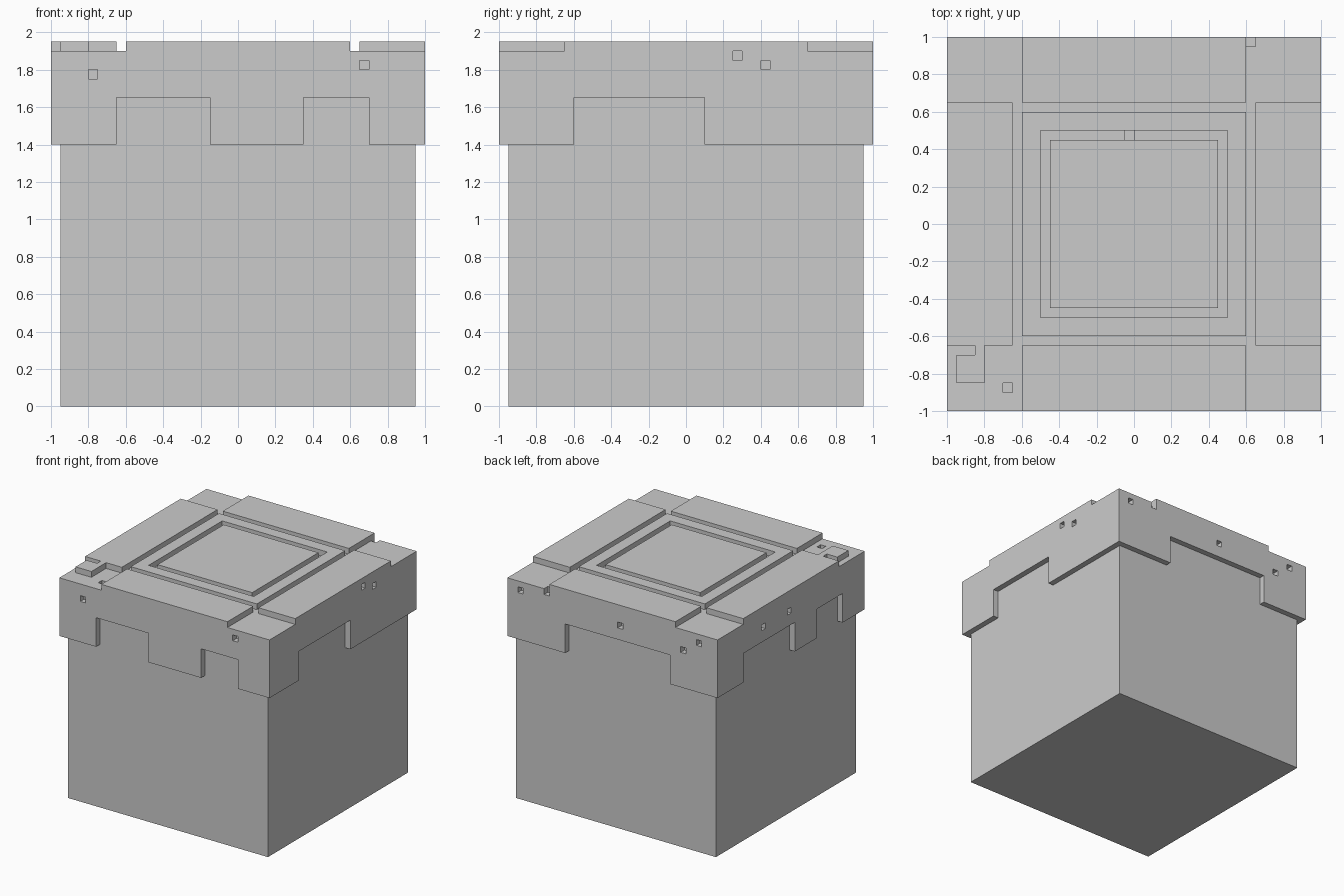
import bpy
import bmesh

if "Cube" in bpy.data.objects:
    bpy.data.objects.remove(bpy.data.objects["Cube"], do_unlink=True)

GREY = (0.6, 0.6, 0.6, 1.0)
stone = bpy.data.materials.new("light_grey")
stone.use_nodes = True
stone.diffuse_color = GREY
stone.node_tree.nodes["Principled BSDF"].inputs["Base Color"].default_value = GREY


def finish(bm, name):
    bmesh.ops.recalc_face_normals(bm, faces=bm.faces)
    mesh = bpy.data.meshes.new(name)
    bm.to_mesh(mesh)
    bm.free()
    mesh.materials.append(stone)
    obj = bpy.data.objects.new(name, mesh)
    bpy.context.scene.collection.objects.link(obj)
    return obj


def prism(name, outline, z0, z1):
    """Extrude a flat outline from z0 up to z1."""
    bm = bmesh.new()
    face = bm.faces.new([bm.verts.new((x, y, z0)) for x, y in outline])
    top = bmesh.ops.extrude_face_region(bm, geom=[face])["geom"]
    verts = [v for v in top if isinstance(v, bmesh.types.BMVert)]
    bmesh.ops.translate(bm, verts=verts, vec=(0, 0, z1 - z0))
    return finish(bm, name)


def box(name, x0, x1, y0, y1, z0, z1):
    return prism(name, [(x0, y0), (x1, y0), (x1, y1), (x0, y1)], z0, z1)


def cut(target, cutter):
    """Subtract the cutter for good, then remove it."""
    cutter.hide_render = True
    mod = target.modifiers.new("cut", 'BOOLEAN')
    mod.operation = 'DIFFERENCE'
    mod.solver = 'EXACT'
    mod.object = cutter
    bpy.context.view_layer.objects.active = target
    bpy.ops.object.modifier_apply(modifier=mod.name)
    bpy.data.objects.remove(cutter, do_unlink=True)


def side_cut(target, side, a, b, z0, z1, depth):
    """Cut a rectangle through one wall; a to b runs along the wall."""
    near, far = depth, 1.1
    if side in ("front", "left_wall"):
        near, far = -far, -near
    if side in ("front", "back"):
        cutter = box("cutter", a, b, near, far, z0, z1)
    else:
        cutter = box("cutter", near, far, a, b, z0, z1)
    cut(target, cutter)


# Plain block and the thin lid shell over it
T = 0.95
body = box("body", -T, T, -T, T, 0, 1.85)
lid = box("lid", -1, 1, -1, 1, 1.4, 1.9)
cut(lid, box("cutter", -T, T, -T, T, 1.3, 1.85))

# Stepped lower edge of the lid
notches = [
    ("front", -0.65, -0.15), ("front", 0.35, 0.7),
    ("right_wall", -0.6, 0.1),
    ("back", -0.55, 0.45),
    ("left_wall", -0.05, 0.65), ("left_wall", -0.7, -0.35),
]
for side, a, b in notches:
    side_cut(lid, side, a, b, 1.2, 1.65, 0.9)

# Small square pits in the walls: start along the wall, bottom height
P = 0.05
pits = [
    ("front", -0.8, 1.75), ("front", 0.65, 1.8),
    ("right_wall", 0.25, 1.85), ("right_wall", 0.4, 1.8),
    ("back", 0.85, 1.8), ("back", 0.6, 1.85), ("back", -0.1, 1.75),
    ("back", -0.7, 1.7), ("back", -0.85, 1.8),
    ("left_wall", 0.35, 1.75), ("left_wall", 0.0, 1.75),
]
for side, a, z in pits:
    top = 1.95 if z > 1.84 else z + P
    side_cut(lid, side, a, a + P, z, top, 0.949)

# Small square pits in the top
for x, y in [(-0.7, -0.9), (-0.05, 0.45)]:
    cut(lid, box("cutter", x, x + P, y, y + P, 1.8, 2.0))

# Raised slabs around the rim
Z0, Z1 = 1.9, 1.95
box("front_slab", -0.6, 0.6, -1, -0.65, Z0, Z1)
box("back_slab", -0.6, 0.6, 0.65, 1, Z0, Z1)
box("right_slab", 0.65, 1, -0.65, 0.65, Z0, Z1)
prism("hooked_slab", [
    (-1, 0.65), (-1, -0.65), (-0.85, -0.65), (-0.85, -0.7), (-0.95, -0.7),
    (-0.95, -0.85), (-0.8, -0.85), (-0.8, -0.65), (-0.65, -0.65), (-0.65, 0.65),
], Z0, Z1)

# Centre frame and plate with a groove between them
frame = box("centre_frame", -0.6, 0.6, -0.6, 0.6, Z0, Z1)
cut(frame, box("cutter", -0.5, 0.5, -0.5, 0.5, 1.8, 2.0))
box("centre_plate", -0.45, 0.45, -0.45, 0.45, Z0, Z1)
